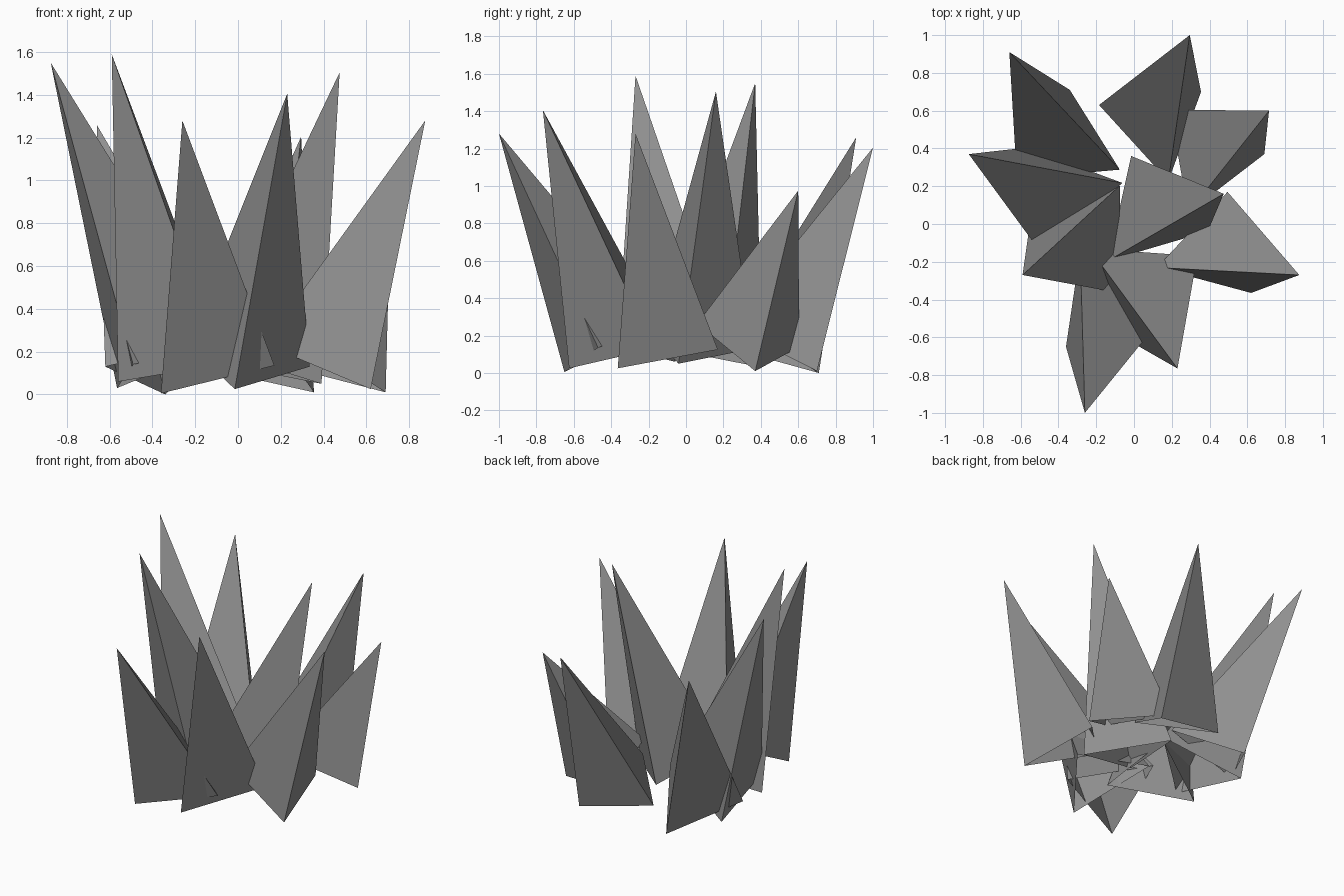
import bpy, bmesh, math
from mathutils import Vector

if "Cube" in bpy.data.objects:
    bpy.data.objects.remove(bpy.data.objects["Cube"])

# Each spike is a three-sided regular cone: tip plus its two outer base corners
SPIKES = [
    ((-0.66, 0.91, 1.26), (-0.34, 0.71, 0.0), (-0.62, 0.24, 0.13)),
    ((0.295, 1.00, 1.205), (0.355, 0.70, 0.01), (-0.185, 0.63, 0.13)),
    ((0.715, 0.60, 0.975), (0.69, 0.37, 0.01), (0.19, 0.605, 0.14)),
    ((-0.875, 0.37, 1.55), (-0.565, 0.405, 0.03), (-0.49, -0.155, 0.14)),
    ((0.475, 0.16, 1.505), (0.39, -0.04, 0.05), (-0.015, 0.36, 0.13)),
    ((-0.59, -0.27, 1.59), (-0.08, -0.365, 0.14), (-0.56, -0.06, 0.06)),
    ((0.875, -0.27, 1.28), (0.62, -0.365, 0.025), (0.495, 0.17, 0.125)),
    ((0.23, -0.765, 1.405), (-0.015, -0.625, 0.025), (0.335, -0.17, 0.13)),
    ((-0.26, -1.00, 1.28), (-0.36, -0.65, 0.005), (0.17, -0.47, 0.135)),
]

# Dark stone
stone = bpy.data.materials.new("stone")
stone.diffuse_color = (0.28, 0.28, 0.28, 1)
stone.use_nodes = True
stone.node_tree.nodes["Principled BSDF"].inputs["Base Color"].default_value = stone.diffuse_color


def inner_corner(tip, a, b):
    """Third base corner completing an equilateral base under the tip."""
    mid = (a + b) / 2
    up = tip - mid
    side = (b - a).cross(up).normalized()
    slant = ((tip - a).length + (tip - b).length) / 2
    q = (b - a).length * math.sqrt(3) / 2
    along = (q * q + up.length_squared - slant * slant) / (2 * up.length)
    across = math.sqrt(max(q * q - along * along, 0))
    options = [mid + up.normalized() * along + side * across * s for s in (1, -1)]
    return min(options, key=lambda p: p.xy.length)


def spike(name, tip, a, b):
    """Hollow spike, open underneath, with outward faces."""
    tip, a, b = Vector(tip), Vector(a), Vector(b)
    c = inner_corner(tip, a, b)
    if (b - a).cross(c - a).dot(tip - a) < 0:
        a, b = b, a
    bm = bmesh.new()
    t, p, q, r = [bm.verts.new(v) for v in (tip, a, b, c)]
    for f in ((t, p, q), (t, q, r), (t, r, p)):
        bm.faces.new(f)
    me = bpy.data.meshes.new(name)
    bm.to_mesh(me)
    bm.free()
    me.materials.append(stone)
    bpy.context.collection.objects.link(bpy.data.objects.new(name, me))


# Cluster of spikes leaning outward
for i, (tip, a, b) in enumerate(SPIKES, 1):
    spike(f"spike_{i}", tip, a, b)
